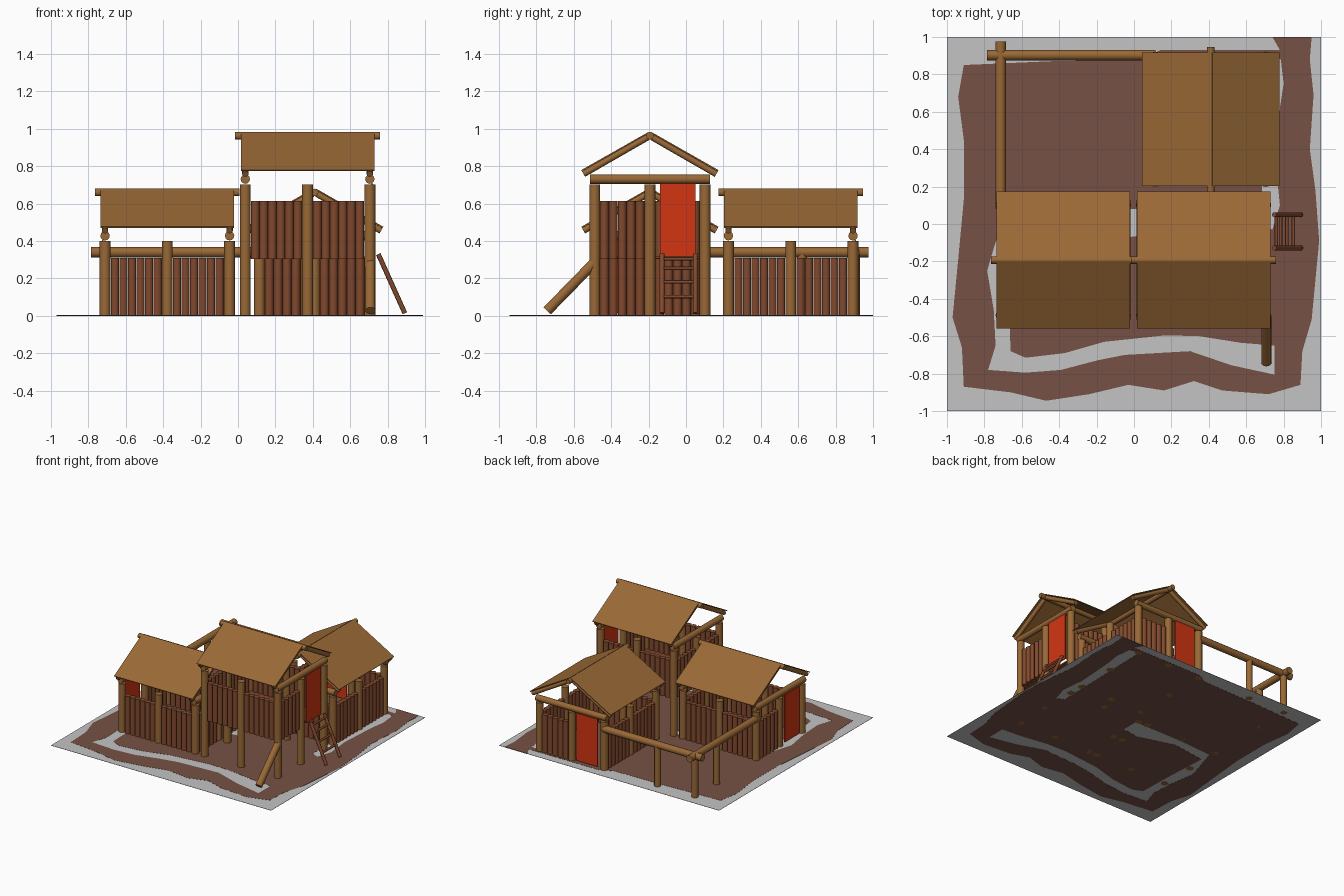
import bpy, bmesh, math
from mathutils import Vector, Matrix

if "Cube" in bpy.data.objects:
    bpy.data.objects.remove(bpy.data.objects["Cube"])


def material(name, rgb):
    m = bpy.data.materials.new(name)
    m.diffuse_color = (*rgb, 1)
    m.use_nodes = True
    m.node_tree.nodes["Principled BSDF"].inputs["Base Color"].default_value = m.diffuse_color
    return m


LOG = material("log_brown", (0.32, 0.14, 0.037))
PLANK = material("plank_red_brown", (0.22, 0.066, 0.027))
CURTAIN = material("curtain_orange", (0.65, 0.036, 0.006))
SOIL = material("soil_brown", (0.18, 0.083, 0.058))
GRAY = material("ground_gray", (0.55, 0.55, 0.55))


def finish(bm, name, mat, mw=Matrix()):
    me = bpy.data.meshes.new(name)
    bm.to_mesh(me)
    bm.free()
    me.materials.append(mat)
    ob = bpy.data.objects.new(name, me)
    ob.matrix_world = mw
    bpy.context.collection.objects.link(ob)
    return ob


def logs(name, segs, r, mat, mw=Matrix(), sides=12):
    """Round logs, each running between two points."""
    bm = bmesh.new()
    for a, b in segs:
        a, b = Vector(a), Vector(b)
        d = b - a
        m = Matrix.Translation((a + b) / 2) @ d.to_track_quat('Z', 'Y').to_matrix().to_4x4()
        bmesh.ops.create_cone(bm, cap_ends=True, segments=sides, radius1=r, radius2=r,
                              depth=d.length, matrix=m)
    for f in bm.faces:
        f.smooth = len(f.verts) == 4
    return finish(bm, name, mat, mw)


def box(name, size, loc, mat, mw=Matrix(), tilt=0):
    bm = bmesh.new()
    m = Matrix.Translation(loc) @ Matrix.Rotation(tilt, 4, 'X') @ Matrix.Diagonal((*size, 1))
    bmesh.ops.create_cube(bm, size=1, matrix=m)
    return finish(bm, name, mat, mw)


U, V = 0.333, 0.295    # half distances between corner posts
PH = 0.31              # plank height


def hut(name, x, y, base, turn):
    """Hut with the ridge along local x and the door in the +x gable."""
    mw = Matrix.Translation((x, y, base)) @ Matrix.Rotation(turn, 4, 'Z')
    # posts reach the ground even when the hut is raised
    spots = [(u, v) for u in (-U, 0, U) for v in (-V, V)] + [(-U, 0), (U, 0)]
    logs(name + "_posts", [((u, v, -base), (u, v, 0.40)) for u, v in spots], 0.029, LOG, mw)
    # upright planks between posts, leaving the door bay open
    segs = []
    for s in (-1, 1):
        for half in (-1, 1):
            for i in range(6):
                u = half * (0.052 + 0.0455 * i)
                segs.append(((u, s * V, 0.002), (u, s * V, PH)))
            if (s, half) != (1, 1):
                for i in range(5):
                    v = half * (0.053 + 0.0475 * i)
                    segs.append(((s * U, v, 0.002), (s * U, v, PH)))
    logs(name + "_planks", segs, 0.0235, PLANK, mw, 10)
    box(name + "_door_curtain", (0.008, 0.19, 0.39), (U + 0.012, 0.148, 0.21), CURTAIN, mw)
    # roof frame
    logs(name + "_gable_beams", [((u, -0.32, 0.428), (u, 0.32, 0.428)) for u in (-U, U)],
         0.025, LOG, mw)
    logs(name + "_ridge_log", [((-0.387, 0, 0.66), (0.387, 0, 0.66))], 0.02, LOG, mw)
    logs(name + "_rafters", [((u, s * 0.355, 0.455), (u, s * 0.012, 0.652))
                             for u in (-U, U) for s in (-1, 1)], 0.017, LOG, mw)
    # roof sheets
    ang = math.atan2(0.203, 0.358)
    ln = math.hypot(0.203, 0.358)
    for s, side in ((-1, "a"), (1, "b")):
        box(name + "_roof_" + side, (0.714, ln, 0.007), (0, s * 0.186, 0.575), LOG, mw, -s * ang)


hut("left_hut", -0.378, -0.193, 0, math.pi)
hut("back_hut", 0.41, 0.56, 0, math.pi / 2)
hut("tower", 0.372, -0.193, 0.303, 0)
box("tower_floor", (0.64, 0.57, 0.012), (0.372, -0.193, 0.312), PLANK)

# fence logs joining the huts round the yard
logs("fence_rails", [((-0.785, 0.903, 0.34), (0.115, 0.903, 0.34)),
                     ((-0.713, 0.975, 0.34), (-0.713, 0.08, 0.34))], 0.028, LOG)
logs("fence_posts", [((x, y, 0), (x, y, 0.33)) for x, y in
                     ((-0.713, 0.903), (-0.375, 0.903), (-0.713, 0.62))], 0.026, LOG)

# leaning log at the tower's front corner
logs("leaning_log", [((0.708, -0.742, 0.027), (0.708, -0.49, 0.285))], 0.027, LOG)

# ladder under the tower door
LT, LB = Vector((0.75, 0, 0.33)), Vector((0.892, 0, 0.014))
rails = []
for y in (-0.128, 0.05):
    o = Vector((0, y, 0))
    rails.append((LT + o, LB + o))
logs("ladder_rails", rails, 0.013, PLANK, sides=10)
rungs = []
for t in (0.08, 0.24, 0.47, 0.72):
    p = LT.lerp(LB, t)
    rungs.append(((p.x, -0.128, p.z), (p.x, 0.05, p.z)))
logs("ladder_rungs", rungs, 0.009, PLANK, sides=8)

# ground sheet, with trodden soil showing on both faces
box("ground_sheet", (2, 2, 0.002), (0, 0, 0.002), GRAY)
outer = [(.74, 1), (.95, 1), (.94, .88), (.96, .69), (.94, .4), (.97, .18), (.99, -.09),
         (.95, -.51), (.90, -.68), (.89, -.86), (.72, -.91), (.47, -.89), (.32, -.84),
         (.16, -.89), (-.03, -.86), (-.24, -.91), (-.47, -.945), (-.66, -.90), (-.91, -.87),
         (-.92, -.66), (-.97, -.50), (-.94, -.19), (-.91, .13), (-.91, .45), (-.94, .68),
         (-.91, .85), (-.45, .87), (.04, .88), (.14, .93), (.78, .93)]
path_gap = [(-.78, -.78), (-.58, -.795), (-.39, -.78), (-.2, -.73), (-.05, -.70), (.3, -.68),
            (.52, -.755), (.75, -.805), (.75, -.65), (.57, -.635), (.35, -.60), (.17, -.595),
            (-.16, -.63), (-.37, -.69), (-.58, -.715), (-.66, -.68), (-.67, -.35), (-.69, -.03),
            (-.4, .01), (-.1, -.08), (.05, -.06), (.05, .08), (-.1, .08), (-.4, .08),
            (-.69, .06), (-.75, -.13), (-.785, -.25), (-.75, -.46), (-.74, -.65)]
edge_gap = [(.70, .9), (.785, .88), (.80, .75), (.78, .62), (.76, .3), (.78, .1), (.74, -.03),
            (.68, .0), (.69, .4)]
cu = bpy.data.curves.new("trodden_soil", 'CURVE')
cu.dimensions = '2D'
cu.fill_mode = 'BOTH'
cu.extrude = 0.002
for pts in (outer, path_gap, edge_gap):
    sp = cu.splines.new('POLY')
    sp.points.add(len(pts) - 1)
    for p, (x, y) in zip(sp.points, pts):
        p.co = (x, y, 0, 1)
    sp.use_cyclic_u = True
cu.materials.append(SOIL)
soil = bpy.data.objects.new("trodden_soil", cu)
soil.location.z = 0.002
bpy.context.collection.objects.link(soil)
